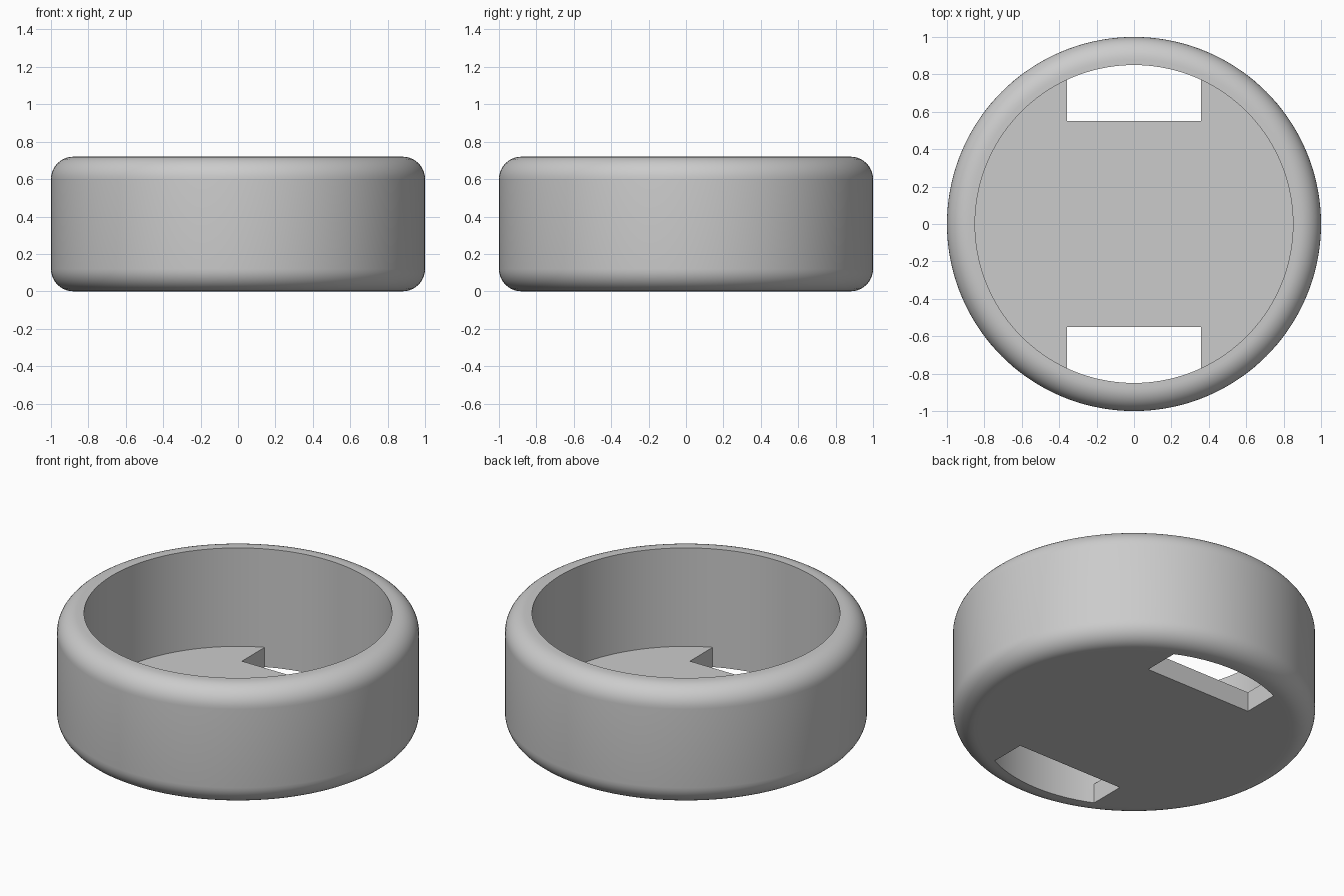
import bpy, bmesh
from math import sin, cos, pi, radians

cube = bpy.data.objects.get("Cube")
if cube:
    bpy.data.objects.remove(cube, do_unlink=True)

SEGS = 144            # 2.5 degrees each, so the slot ends fall on vertices
R_OUT, R_IN = 1.0, 0.85
HEIGHT, FLOOR, FILLET = 0.72, 0.12, 0.12
SLOT_HALF = 10        # segments each side of the slot's middle
SLOT_Y = 0.55         # straight inner edge of each slot

# Material
grey = bpy.data.materials.new("plain grey")
grey.use_nodes = True
colour = (0.6, 0.6, 0.6, 1)
grey.diffuse_color = colour
grey.node_tree.nodes["Principled BSDF"].inputs["Base Color"].default_value = colour

# Wall profile: from the inner bottom edge, round the outside, to the floor line
STEPS = 10
profile = [(R_IN, 0)]
for centre_z, start in ((FILLET, -pi / 2), (HEIGHT - FILLET, 0)):
    for i in range(STEPS + 1):
        a = start + pi / 2 * i / STEPS
        profile.append((R_OUT - FILLET + FILLET * cos(a), centre_z + FILLET * sin(a)))
profile += [(R_IN, HEIGHT), (R_IN, FLOOR)]

bm = bmesh.new()


def ring(r, z):
    """Circle of vertices starting at +y and running clockwise."""
    return [bm.verts.new((r * sin(2 * pi * i / SEGS), r * cos(2 * pi * i / SEGS), z))
            for i in range(SEGS)]


rings = [ring(r, z) for r, z in profile]


def quad(a, b, i):
    j = (i + 1) % SEGS
    bm.faces.new((a[i], a[j], b[j], b[i]))


# Outer wall, rim and inner wall
for a, b in zip(rings, rings[1:]):
    for i in range(SEGS):
        quad(a, b, i)

# Wall below the floor line shows only inside the two slots
half = SEGS // 2
for mid in (0, half):
    for i in range(mid - SLOT_HALF, mid + SLOT_HALF):
        quad(rings[-1], rings[0], i % SEGS)


# Floor outline: two side arcs joined by the notched slot edges
def floor_outline(verts, z):
    w = R_IN * sin(radians(360 / SEGS * SLOT_HALF))
    right = verts[SLOT_HALF:half - SLOT_HALF + 1]
    left = verts[half + SLOT_HALF:SEGS - SLOT_HALF + 1]
    near = [bm.verts.new((x, -SLOT_Y, z)) for x in (w, -w)]
    far = [bm.verts.new((x, SLOT_Y, z)) for x in (-w, w)]
    bm.faces.new(right + near + left + far)
    return [right[-1], *near, left[0]], [left[-1], *far, right[0]]


top = floor_outline(rings[-1], FLOOR)
bottom = floor_outline(rings[0], 0)

# Slot side walls
for upper, lower in zip(top, bottom):
    for i in range(3):
        bm.faces.new((upper[i], upper[i + 1], lower[i + 1], lower[i]))

bmesh.ops.recalc_face_normals(bm, faces=bm.faces)
mesh = bpy.data.meshes.new("round_slotted_cup")
bm.to_mesh(mesh)
bm.free()
mesh.materials.append(grey)
cup = bpy.data.objects.new("round_slotted_cup", mesh)
bpy.context.collection.objects.link(cup)

bpy.ops.object.select_all(action='DESELECT')
cup.select_set(True)
bpy.context.view_layer.objects.active = cup
bpy.ops.object.shade_smooth_by_angle(angle=radians(30))
